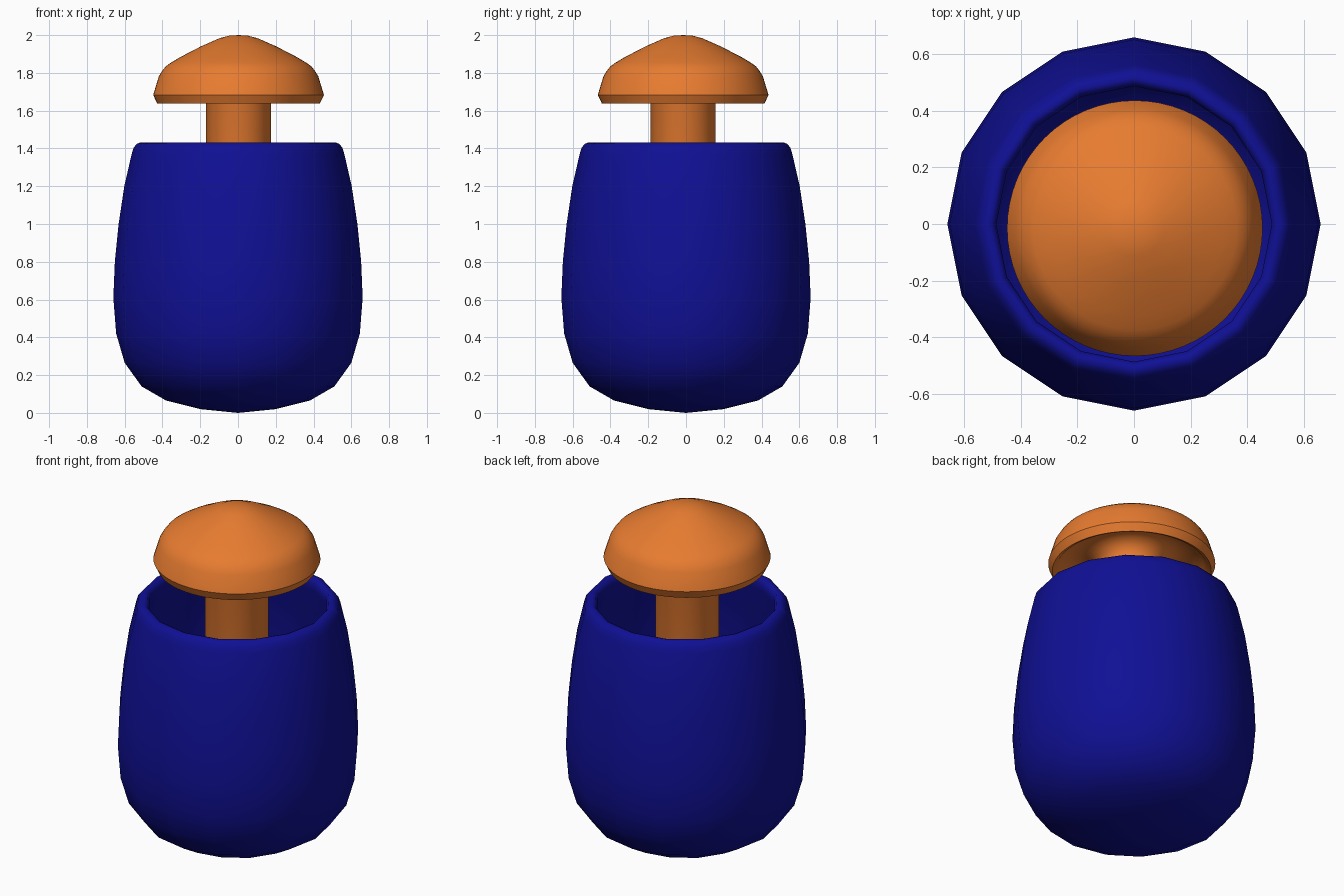
import bpy, bmesh, math

if "Cube" in bpy.data.objects:
    bpy.data.objects.remove(bpy.data.objects["Cube"])


def material(name, rgb):
    m = bpy.data.materials.new(name)
    m.diffuse_color = (*rgb, 1)
    m.use_nodes = True
    m.node_tree.nodes["Principled BSDF"].inputs["Base Color"].default_value = m.diffuse_color
    return m


def lathe(name, profile, sides, mat, centre=(0, 0), sharp=50):
    """Revolve a closed (radius, z) profile that starts and ends on the axis."""
    bm = bmesh.new()
    pts = [bm.verts.new((r, 0, z)) for r, z in profile]
    edges = [bm.edges.new(p) for p in zip(pts, pts[1:])]
    bmesh.ops.spin(bm, geom=pts + edges, cent=(0, 0, 0), axis=(0, 0, 1),
                   angle=math.tau, steps=sides, use_duplicate=False)
    bmesh.ops.remove_doubles(bm, verts=bm.verts, dist=1e-4)
    bmesh.ops.recalc_face_normals(bm, faces=bm.faces)
    me = bpy.data.meshes.new(name)
    bm.to_mesh(me)
    bm.free()
    me.materials.append(mat)
    ob = bpy.data.objects.new(name, me)
    bpy.context.collection.objects.link(ob)
    ob.location = (*centre, 0)
    bpy.ops.object.select_all(action='DESELECT')
    ob.select_set(True)
    bpy.context.view_layer.objects.active = ob
    bpy.ops.object.shade_smooth_by_angle(angle=math.radians(sharp))
    return ob


blue = material("blue_glaze", (0.005, 0.005, 0.3))
orange = material("orange_wood", (0.8, 0.2, 0.03))

# Pot: rounded outer wall, rolled rim, inner wall and floor
lathe("pot", [
    (0, 0.0), (0.2, 0.02), (0.38, 0.065), (0.51, 0.14), (0.6, 0.265),
    (0.645, 0.42), (0.66, 0.61), (0.652, 0.8), (0.632, 1.0), (0.602, 1.2),
    (0.563, 1.37), (0.552, 1.405), (0.535, 1.425), (0.515, 1.432),
    (0.498, 1.425), (0.487, 1.4), (0.49, 1.36), (0.53, 1.2), (0.56, 1.0),
    (0.58, 0.8), (0.585, 0.61), (0.57, 0.44), (0.53, 0.31), (0.45, 0.2),
    (0.34, 0.13), (0.18, 0.09), (0, 0.075)], 16, blue, sharp=80)

# Pestle: domed cap with hollow underside, flowing into a straight stem
lathe("mushroom_pestle", [
    (0, 2.0), (0.05, 1.997), (0.1, 1.984), (0.2, 1.94), (0.31, 1.883),
    (0.36, 1.853), (0.385, 1.835), (0.405, 1.81), (0.422, 1.782),
    (0.452, 1.683), (0.43, 1.637), (0.41, 1.645), (0.385, 1.675),
    (0.34, 1.71), (0.28, 1.725), (0.23, 1.715), (0.19, 1.685),
    (0.172, 1.64), (0.172, 0.1), (0, 0.1)],
    64, orange, centre=(0.003, -0.015), sharp=40)
